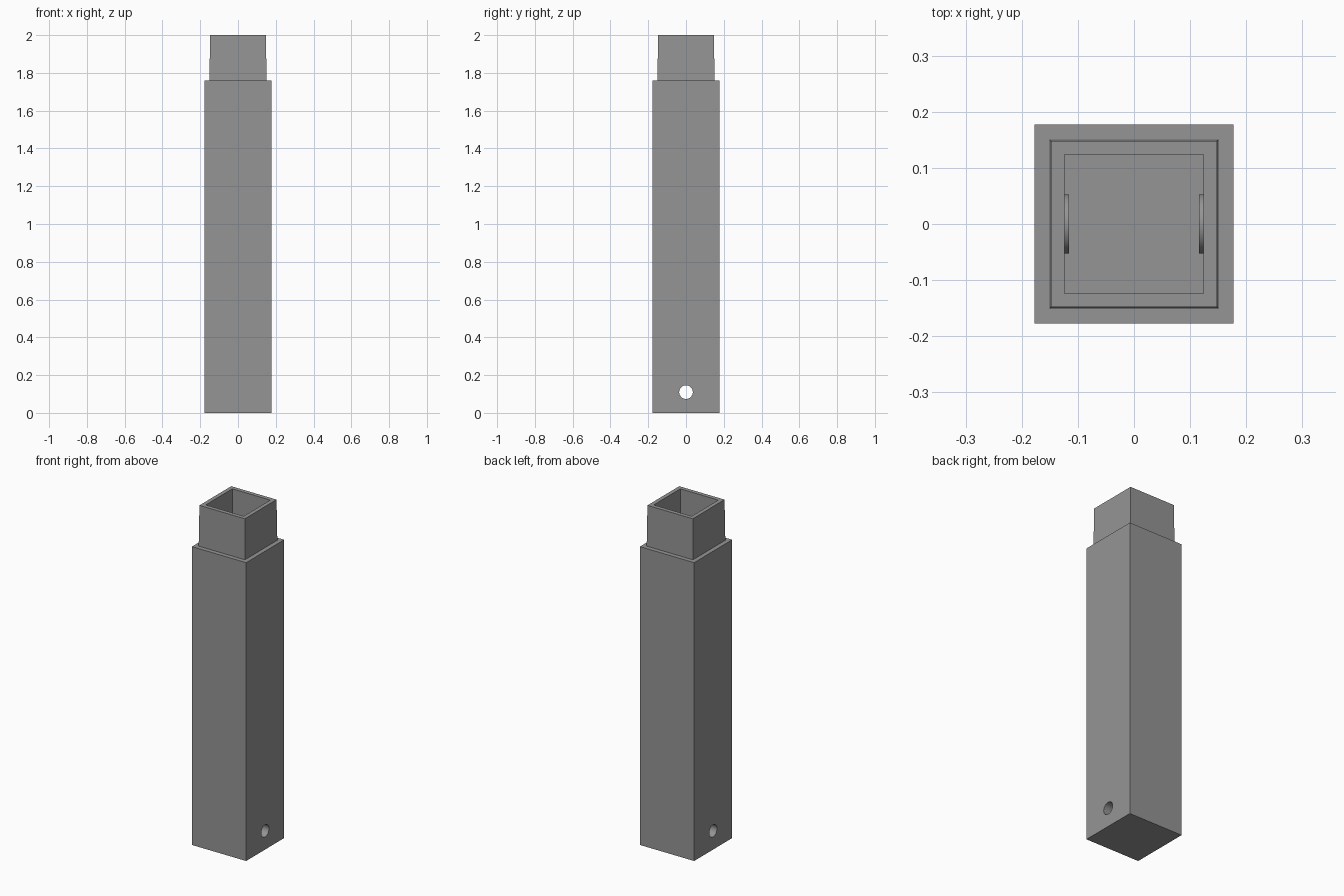
import bpy, bmesh, math

if "Cube" in bpy.data.objects:
    bpy.data.objects.remove(bpy.data.objects["Cube"])

grey = bpy.data.materials.new("mid grey")
grey.diffuse_color = (0.3, 0.3, 0.3, 1)
grey.use_nodes = True
grey.node_tree.nodes["Principled BSDF"].inputs["Base Color"].default_value = grey.diffuse_color

HOLE_Z = 0.11  # height of the cross hole


def cross_cylinder(name, radius, x, length):
    """Cylinder lying along x at the height of the cross hole."""
    bpy.ops.mesh.primitive_cylinder_add(
        vertices=48, radius=radius, depth=length,
        location=(x, 0, HOLE_Z), rotation=(0, math.pi / 2, 0))
    obj = bpy.context.object
    obj.name = name
    return obj


# Square tube: (half width, height) from the outer base, over the rim, to the inner floor
profile = [(0.177, 0), (0.177, 1.76), (0.151, 1.76), (0.148, 2.0),
           (0.124, 2.0), (0.124, 0.027)]
bm = bmesh.new()
rings = [[bm.verts.new((sx * h, sy * h, z))
          for sx, sy in ((-1, -1), (1, -1), (1, 1), (-1, 1))]
         for h, z in profile]
for low, high in zip(rings, rings[1:]):
    for i in range(4):
        j = (i + 1) % 4
        bm.faces.new((low[i], low[j], high[j], high[i]))
bm.faces.new(rings[0][::-1])
bm.faces.new(rings[-1])
bmesh.ops.recalc_face_normals(bm, faces=bm.faces)
mesh = bpy.data.meshes.new("square_tube")
bm.to_mesh(mesh)
bm.free()
mesh.materials.append(grey)
tube = bpy.data.objects.new("square_tube", mesh)
bpy.context.collection.objects.link(tube)

# Low round bosses on the inner walls, then the hole through both sides
helpers = [
    (cross_cylinder("left_boss", 0.053, -0.133, 0.034), 'UNION'),
    (cross_cylinder("right_boss", 0.053, 0.133, 0.034), 'UNION'),
    (cross_cylinder("hole_cutter", 0.036, 0, 0.6), 'DIFFERENCE'),
]
for helper, operation in helpers:
    helper.data.materials.append(grey)
    helper.hide_render = True
    mod = tube.modifiers.new(helper.name, 'BOOLEAN')
    mod.operation = operation
    mod.solver = 'EXACT'
    mod.object = helper

# Apply the cuts, remove the helpers, smooth only the round parts
bpy.ops.object.select_all(action='DESELECT')
tube.select_set(True)
bpy.context.view_layer.objects.active = tube
bpy.ops.object.convert(target='MESH')
for helper, _ in helpers:
    bpy.data.objects.remove(helper)
bpy.ops.object.shade_smooth_by_angle(angle=math.radians(30))
